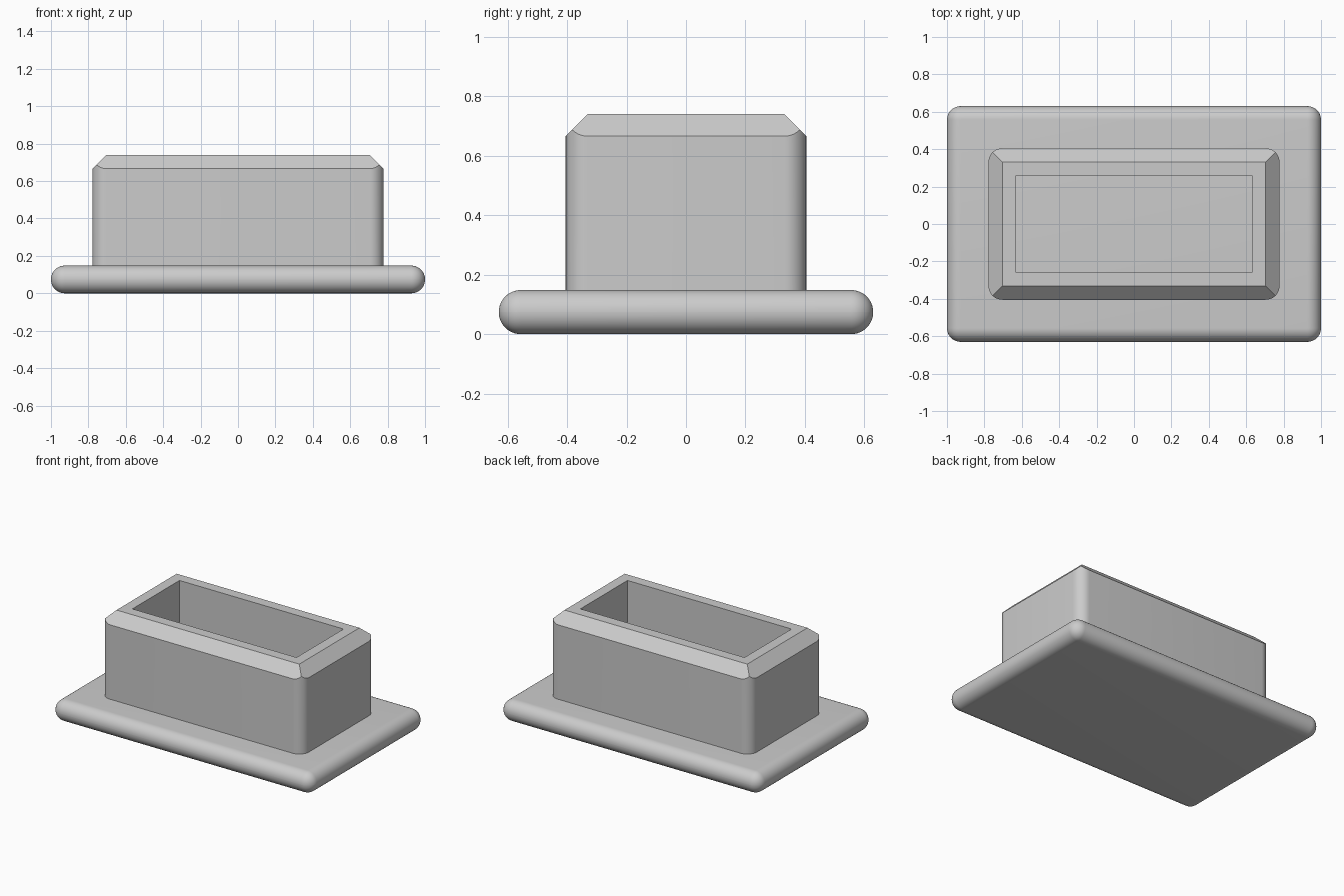
import bpy
import bmesh
from mathutils import Vector, Matrix

cube = bpy.data.objects.get("Cube")
if cube:
    bpy.data.objects.remove(cube, do_unlink=True)

FLANGE = Vector((2.0, 1.26, 0.148))
BODY = Vector((1.556, 0.81, 0.592))
EDGE = 0.074          # corner radius, top chamfer and rim width
TOP = FLANGE.z + BODY.z

grey = bpy.data.materials.new("plain_grey")
grey.use_nodes = True
colour = (0.6, 0.6, 0.6, 1.0)
grey.diffuse_color = colour
grey.node_tree.nodes["Principled BSDF"].inputs["Base Color"].default_value = colour


def box(size, base):
    """A box mesh centred in x and y, standing at height base."""
    bm = bmesh.new()
    place = Matrix.Translation((0, 0, base + size.z / 2))
    bmesh.ops.create_cube(bm, size=1, matrix=place @ Matrix.Diagonal((*size, 1)))
    return bm


def finish(bm, name):
    """Turn the mesh into a smooth shaded object with sharp edges kept."""
    mesh = bpy.data.meshes.new(name)
    bm.to_mesh(mesh)
    bm.free()
    obj = bpy.data.objects.new(name, mesh)
    bpy.context.collection.objects.link(obj)
    mesh.materials.append(grey)
    bpy.ops.object.select_all(action="DESELECT")
    obj.select_set(True)
    bpy.context.view_layer.objects.active = obj
    bpy.ops.object.shade_smooth_by_angle(angle=0.5)
    return obj


# Flange: slab with fully rounded edges
bm = box(FLANGE, 0)
bmesh.ops.bevel(bm, geom=bm.edges[:], offset=EDGE - 0.0005, segments=12,
                profile=0.5, affect="EDGES")
finish(bm, "flange")

# Hollow body: round the upright corners
bm = box(BODY, FLANGE.z)
uprights = [e for e in bm.edges
            if abs(e.verts[0].co.z - e.verts[1].co.z) > 0.1]
bmesh.ops.bevel(bm, geom=uprights, offset=EDGE, segments=10,
                profile=0.5, affect="EDGES")

# Mitred chamfers: slice each side at 45 degrees and cap the cut
for axis in (0, 1):
    for sign in (-1, 1):
        normal = Vector((0, 0, 1))
        normal[axis] = sign
        point = Vector((0, 0, TOP - EDGE))
        point[axis] = sign * BODY[axis] / 2
        cut = bmesh.ops.bisect_plane(
            bm, geom=bm.verts[:] + bm.edges[:] + bm.faces[:], dist=1e-5,
            plane_co=point, plane_no=normal, clear_outer=True)
        rim = [e for e in bm.edges if e.is_boundary]
        bmesh.ops.holes_fill(bm, edges=rim, sides=0)
bmesh.ops.recalc_face_normals(bm, faces=bm.faces[:])

# Cavity: inset the flat top and sink it to the flange
top = max(bm.faces, key=lambda f: f.calc_center_median().z)
bmesh.ops.inset_region(bm, faces=[top], thickness=EDGE - 0.002,
                       use_even_offset=True)
sunk = bmesh.ops.extrude_discrete_faces(bm, faces=[top])["faces"][0]
bmesh.ops.translate(bm, vec=(0, 0, -BODY.z), verts=sunk.verts[:])

# The flange closes the underside and forms the cavity floor
hidden = [f for f in bm.faces
          if all(v.co.z < FLANGE.z + 0.001 for v in f.verts)]
bmesh.ops.delete(bm, geom=hidden, context="FACES")
finish(bm, "hollow_body")
